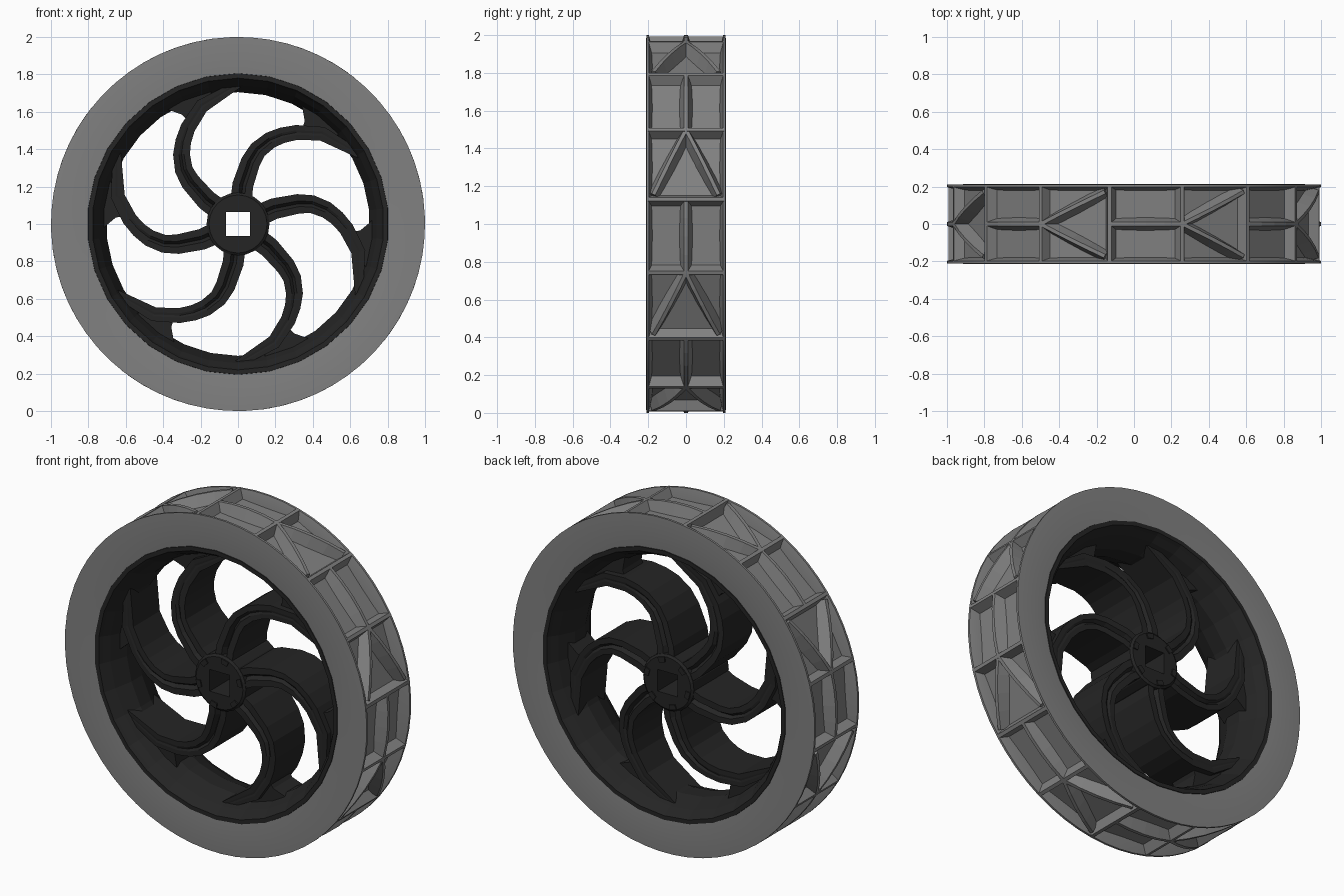
import bpy, bmesh
from math import sin, cos, radians, tau, pi
from mathutils import Vector

if "Cube" in bpy.data.objects:
    bpy.data.objects.remove(bpy.data.objects["Cube"])


def material(name, v):
    m = bpy.data.materials.new(name)
    m.diffuse_color = (v, v, v, 1)
    m.use_nodes = True
    m.node_tree.nodes["Principled BSDF"].inputs["Base Color"].default_value = m.diffuse_color
    return m


dark = material("dark_rim", 0.018)
rubber = material("grey_rubber", 0.22)


def P(r, a, y):
    """Polar point around the wheel axis, angle in degrees."""
    a = radians(a)
    return Vector((r * cos(a), y, 1 + r * sin(a)))


def finish(bm, name, mat, smooth=None):
    bmesh.ops.recalc_face_normals(bm, faces=bm.faces)
    me = bpy.data.meshes.new(name)
    bm.to_mesh(me)
    bm.free()
    ob = bpy.data.objects.new(name, me)
    bpy.context.collection.objects.link(ob)
    me.materials.append(mat)
    if smooth:
        bpy.ops.object.select_all(action='DESELECT')
        ob.select_set(True)
        bpy.context.view_layer.objects.active = ob
        bpy.ops.object.shade_smooth_by_angle(angle=radians(smooth))
    return ob


def loft(bm, rings, closed=False):
    """Skin a list of closed point loops; cap the ends unless closed."""
    vs = [[bm.verts.new(p) for p in r] for r in rings]
    m = len(vs[0])
    for i in range(len(vs) if closed else len(vs) - 1):
        a, b = vs[i], vs[(i + 1) % len(vs)]
        for j in range(m):
            k = (j + 1) % m
            bm.faces.new((a[j], a[k], b[k], b[j]))
    if not closed:
        bm.faces.new(vs[0])
        bm.faces.new(vs[-1])


def lathe(bm, prof, n, off=0.0):
    angs = [off + 360 * i / n for i in range(n)]
    loft(bm, [[P(r, a, y) for r, y in prof] for a in angs], closed=True)


# tyre sidewalls: two rings whose inner edge slopes down to the tread floor
for s, name in ((-1, "front_sidewall"), (1, "back_sidewall")):
    bm = bmesh.new()
    lathe(bm, [(0.80, s * .205), (0.90, s * .213), (1.0, s * .21),
               (1.0, s * .197), (0.92, s * .175), (0.80, s * .175)], 64, 7.5)
    finish(bm, name, rubber, smooth=30)

# tread floor: one flat facet per tread section
bm = bmesh.new()
lathe(bm, [(.80, -.19), (.95, -.19), (.95, .19), (.80, .19)], 16, 7.5)
finish(bm, "tread_floor", rubber)


# tread ribs: tapered bars that follow the tyre curve
def rib(bm, a0, y0, a1, y1, steps):
    d = Vector((radians(a1 - a0), y1 - y0)).normalized()
    nx, ny = -d.y, d.x
    rings = []
    for i in range(steps + 1):
        t = i / steps
        a, y = a0 + (a1 - a0) * t, y0 + (y1 - y0) * t
        rings.append([P(r, a + nx * w * 180 / pi, y + ny * w)
                      for r, w in ((.91, -.042), (1.0, -.010), (1.0, .010), (.91, .042))])
    loft(bm, rings)


bm = bmesh.new()
for k in range(8):
    apex = 30 + 45 * k
    base = apex - 22.5
    rib(bm, apex, -.2, apex, .2, 1)
    rib(bm, base, -.2, base, .2, 1)
    rib(bm, apex, 0, apex + 22.5, 0, 4)
    for s in (-1, 1):
        rib(bm, apex, 0, base + 1.5, s * .172, 4)
finish(bm, "tread_ribs", rubber)

# rim: lipped barrel that narrows toward the middle
bm = bmesh.new()
half = [(.81, .19), (.805, .209), (.78, .209), (.77, .19), (.745, .15), (.705, .05)]
lathe(bm, [(r, -y) for r, y in half] + [(r, y) for r, y in reversed(half)], 30, 6)
finish(bm, "rim", dark)

# spokes: swept blades with a tapering groove along both edges
# each station: radius, angle, half thickness, half width, groove depth
path = [(.11, -38, .058, .165, .03), (.21, -37, .056, .16, .03),
        (.34, -41.5, .052, .15, .025), (.41, -45, .048, .145, .018),
        (.48, -51, .045, .14, .01), (.53, -56.5, .042, .135, .005),
        (.58, -62.5, .04, .13, .003), (.66, -73, .038, .125, .002),
        (.755, -91, .02, .125, .001)]
bm = bmesh.new()
for k in range(6):
    ctr = [P(r, a + 60 * k, 0) for r, a, *_ in path]
    rings = []
    for i, (r, a, t, w, g) in enumerate(path):
        d = (ctr[min(i + 1, len(ctr) - 1)] - ctr[max(i - 1, 0)]).normalized()
        n = Vector((-d.z, 0, d.x))
        sec = [(-t, -w), (-t * .3, -w), (0, -w + g), (t * .3, -w), (t, -w),
               (t, w), (t * .3, w), (0, w - g), (-t * .3, w), (-t, w)]
        rings.append([ctr[i] + n * u + Vector((0, v, 0)) for u, v in sec])
    loft(bm, rings)
finish(bm, "spokes", dark)

# webs filling the narrow corner between each spoke and the rim
bm = bmesh.new()
for k in range(6):
    o = 60 * k
    pts = [(.74, -57), (.695, -60), (.655, -63), (.61, -64), (.66, -74), (.74, -80)]
    loft(bm, [[P(r, a + o, y) for r, a in pts] for y in (-.09, .09)])
finish(bm, "spoke_webs", dark)

# hub with a square axle hole
bm = bmesh.new()
rings = []
for i in range(24):
    a = 15 * i
    q = .065 / max(abs(cos(radians(a))), abs(sin(radians(a))))
    rings.append([P(r, a, y) for r, y in ((q, -.175), (.155, -.175), (.168, -.165),
                                          (.168, .165), (.155, .175), (q, .175))])
loft(bm, rings, closed=True)
finish(bm, "hub", dark)

# small raised tabs around both hub faces
bm = bmesh.new()
for k in range(6):
    a = 15 + 60 * k
    for s in (-1, 1):
        loft(bm, [[P(r, a + u, y) for r, u in ((.125, -9), (.155, -9), (.155, 9), (.125, 9))]
                  for y in (s * .165, s * .182)])
finish(bm, "hub_tabs", dark)
